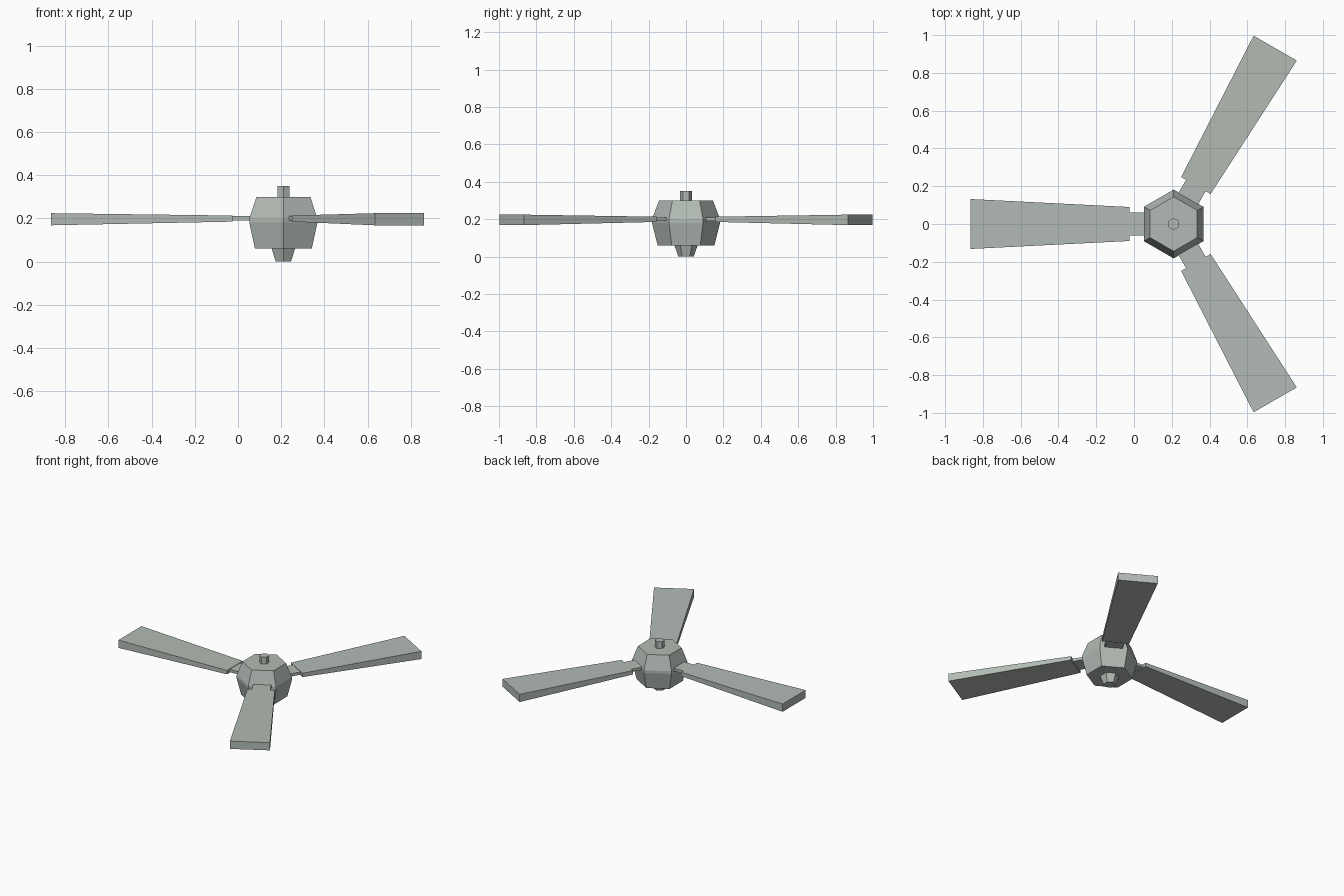
import bpy
import bmesh
from math import cos, sin, pi, radians

if "Cube" in bpy.data.objects:
    bpy.data.objects.remove(bpy.data.objects["Cube"])

HUB_X = 0.21

metal = bpy.data.materials.new("pale_grey_green")
metal.use_nodes = True
colour = (0.45, 0.50, 0.46, 1)
metal.diffuse_color = colour
metal.node_tree.nodes["Principled BSDF"].inputs["Base Color"].default_value = colour


def loft(name, rings, turn=0):
    """Join equal-sized rings of points into a closed, flat-shaded solid."""
    bm = bmesh.new()
    loops = [[bm.verts.new(p) for p in ring] for ring in rings]
    for a, b in zip(loops, loops[1:]):
        for i in range(len(a)):
            j = (i + 1) % len(a)
            bm.faces.new((a[i], a[j], b[j], b[i]))
    bm.faces.new(loops[0][::-1])
    bm.faces.new(loops[-1])
    bmesh.ops.recalc_face_normals(bm, faces=bm.faces)
    mesh = bpy.data.meshes.new(name)
    bm.to_mesh(mesh)
    bm.free()
    mesh.materials.append(metal)
    obj = bpy.data.objects.new(name, mesh)
    obj.location.x = HUB_X
    obj.rotation_euler.z = turn
    bpy.context.collection.objects.link(obj)


def hexagon(radius, z):
    return [(radius * cos(pi / 6 + k * pi / 3), radius * sin(pi / 6 + k * pi / 3), z)
            for k in range(6)]


def section(x, half_width, low, high):
    w = half_width
    return [(x, -w, low), (x, w, low), (x, w, high), (x, -w, high)]


# Motor housing, lower cap and top stem share the six-sided form
loft("motor_housing", [hexagon(r, z) for r, z in
                       ((0.152, 0.06), (0.182, 0.18), (0.182, 0.20), (0.144, 0.30))])
loft("lower_cap", [hexagon(0.041, 0), hexagon(0.064, 0.065)])
loft("top_stem", [hexagon(0.032, 0.295), hexagon(0.032, 0.35)])

# Three brackets and tapering blades around the hub
for side, angle in (("right", 180), ("back_left", 60), ("front_left", -60)):
    turn = radians(angle)
    loft(side + "_bracket", [section(0.12, 0.06, 0.19, 0.21),
                             section(0.24, 0.06, 0.19, 0.21)], turn)
    loft(side + "_blade", [section(0.235, 0.09, 0.185, 0.213),
                           section(1.075, 0.132, 0.168, 0.224)], turn)
